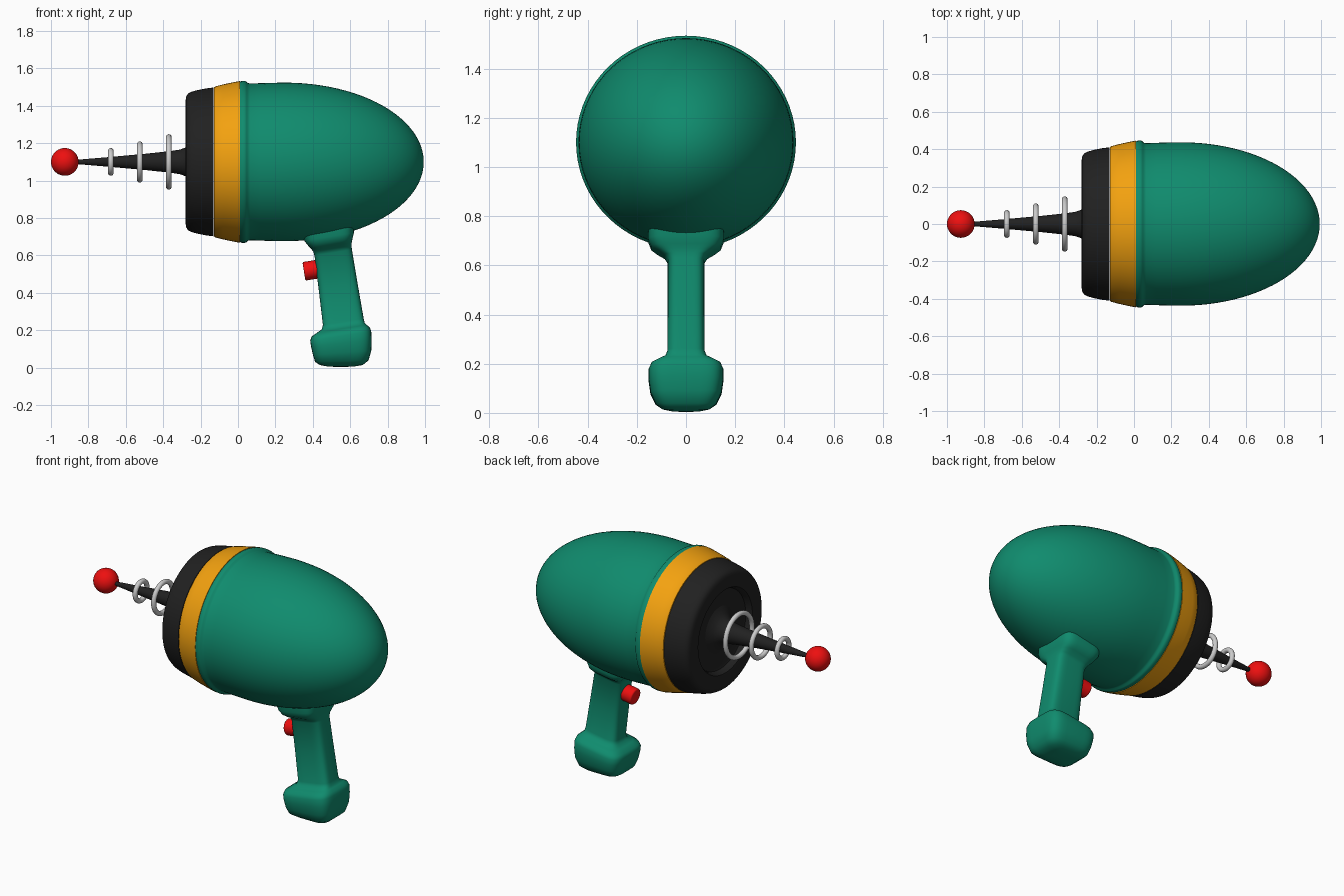
import bpy, bmesh, math
from mathutils import Vector

if "Cube" in bpy.data.objects:
    bpy.data.objects.remove(bpy.data.objects["Cube"])

AXIS_Z = 1.10


def material(name, rgb):
    m = bpy.data.materials.new(name)
    m.diffuse_color = (*rgb, 1)
    m.use_nodes = True
    m.node_tree.nodes["Principled BSDF"].inputs["Base Color"].default_value = m.diffuse_color
    return m


GREEN = material("green", (0.005, 0.26, 0.155))
ORANGE = material("orange", (0.9, 0.36, 0.005))
BLACK = material("black", (0.015, 0.015, 0.015))
RED = material("red", (0.85, 0.005, 0.005))


def finish(ob, mat=None, angle=40):
    if mat:
        ob.data.materials.append(mat)
    bpy.ops.object.select_all(action='DESELECT')
    ob.select_set(True)
    bpy.context.view_layer.objects.active = ob
    bpy.ops.object.shade_smooth_by_angle(angle=math.radians(angle))
    return ob


def loft(name, rings, mat, angle=40):
    """Skin a list of equal-length point rings; single-point rings close the ends."""
    bm = bmesh.new()
    rows = [[bm.verts.new(p) for p in r] for r in rings]
    for a, b in zip(rows, rows[1:]):
        n = max(len(a), len(b))
        for i in range(n):
            j = (i + 1) % n
            quad = [a[i % len(a)], a[j % len(a)], b[j % len(b)], b[i % len(b)]]
            bm.faces.new(list(dict.fromkeys(quad)))
    bmesh.ops.recalc_face_normals(bm, faces=bm.faces)
    me = bpy.data.meshes.new(name)
    bm.to_mesh(me)
    bm.free()
    ob = bpy.data.objects.new(name, me)
    bpy.context.collection.objects.link(ob)
    return finish(ob, mat, angle)


def lathe(name, profile, mat, squash=0.97, n=72, angle=40):
    """Turn (x, radius) points around the barrel axis."""
    rings = []
    for x, r in profile:
        if r == 0:
            rings.append([Vector((x, 0, AXIS_Z))])
        else:
            rings.append([Vector((x, r * math.cos(t), AXIS_Z + squash * r * math.sin(t)))
                          for t in (2 * math.pi * i / n for i in range(n))])
    return loft(name, rings, mat, angle)


# Main body: bead at the front, half ellipsoid at the back
body = [(0.01, 0.38), (0.01, 0.441), (0.02, 0.446), (0.035, 0.447), (0.045, 0.443),
        (0.052, 0.435), (0.065, 0.432), (0.12, 0.434), (0.19, 0.436)]
for i in range(25):
    t = math.pi / 2 * i / 24
    body.append((0.25 + 0.743 * math.sin(t), 0.437 * math.cos(t) if i < 24 else 0))
lathe("body", body, GREEN)

# Coloured band
lathe("band", [(0.012, 0.38), (0.012, 0.446), (-0.03, 0.438), (-0.08, 0.427),
               (-0.122, 0.416), (-0.128, 0.411), (-0.128, 0.36)], ORANGE)

# Nose ring with a recessed face
lathe("nose_ring", [(-0.132, 0.36), (-0.132, 0.41), (-0.17, 0.405), (-0.22, 0.395), (-0.25, 0.386),
                    (-0.268, 0.376), (-0.277, 0.360), (-0.28, 0.34), (-0.28, 0.29),
                    (-0.276, 0.272), (-0.262, 0.262), (-0.24, 0.256), (-0.235, 0.24), (-0.235, 0)], BLACK)

# Tapered emitter
lathe("emitter", [(-0.225, 0.17), (-0.24, 0.13), (-0.258, 0.1), (-0.28, 0.077), (-0.31, 0.066),
                  (-0.36, 0.058), (-0.5, 0.043), (-0.7, 0.025), (-0.88, 0.01), (-0.9, 0)],
      BLACK, 1.0, 32)

# Emitter rings
for i, (x, r) in enumerate([(-0.37, 0.133), (-0.525, 0.095), (-0.68, 0.059)]):
    bpy.ops.mesh.primitive_torus_add(location=(x, 0, AXIS_Z), rotation=(0, math.pi / 2, 0),
                                     major_radius=r, minor_radius=0.015,
                                     major_segments=48, minor_segments=16)
    bpy.context.object.name = f"emitter_ring_{i + 1}"
    finish(bpy.context.object)

# Tip ball
bpy.ops.mesh.primitive_uv_sphere_add(radius=0.074, location=(-0.926, 0, AXIS_Z), segments=32, ring_count=20)
bpy.context.object.name = "tip_ball"
finish(bpy.context.object, RED)


# Handle with foot and flared top: centre x, z, half depth, half width, tilt
def section(cx, z, hx, hy, tilt, n=48, e=2 / 4.5):
    if hx == 0:
        return [Vector((cx, 0, z))]
    pts = []
    for i in range(n):
        c, s = math.cos(2 * math.pi * i / n), math.sin(2 * math.pi * i / n)
        dx = hx * math.copysign(abs(c) ** e, c)
        pts.append(Vector((cx + dx, hy * math.copysign(abs(s) ** e, s), z + tilt * dx)))
    return pts


handle = [(0.55, 0.003, 0, 0, 0), (0.55, 0.006, 0.07, 0.055, 0), (0.552, 0.014, 0.115, 0.095, 0),
          (0.555, 0.035, 0.143, 0.124, 0.03), (0.557, 0.08, 0.156, 0.145, 0.08),
          (0.553, 0.13, 0.162, 0.152, 0.12), (0.549, 0.17, 0.163, 0.152, 0.16),
          (0.549, 0.192, 0.155, 0.142, 0.16), (0.555, 0.208, 0.132, 0.115, 0.16),
          (0.562, 0.222, 0.115, 0.086, 0.16), (0.563, 0.245, 0.109, 0.076, 0.16),
          (0.536, 0.43, 0.104, 0.075, 0.16), (0.509, 0.615, 0.100, 0.075, 0.16),
          (0.505, 0.635, 0.102, 0.088, 0.16), (0.500, 0.652, 0.108, 0.118, 0.16),
          (0.494, 0.67, 0.118, 0.142, 0.16), (0.487, 0.70, 0.133, 0.154, 0.16),
          (0.48, 0.76, 0.138, 0.154, 0.16), (0.48, 0.77, 0, 0, 0)]
loft("handle", [section(*h) for h in handle], GREEN, 50)

# Trigger button
bpy.ops.mesh.primitive_cylinder_add(radius=0.05, depth=0.09, vertices=32, location=(0.397, 0, 0.522),
                                    rotation=(0, math.radians(90 - 9), 0))
trigger = bpy.context.object
trigger.name = "trigger"
bev = trigger.modifiers.new("round", 'BEVEL')
bev.width, bev.segments = 0.008, 3
finish(trigger, RED)
